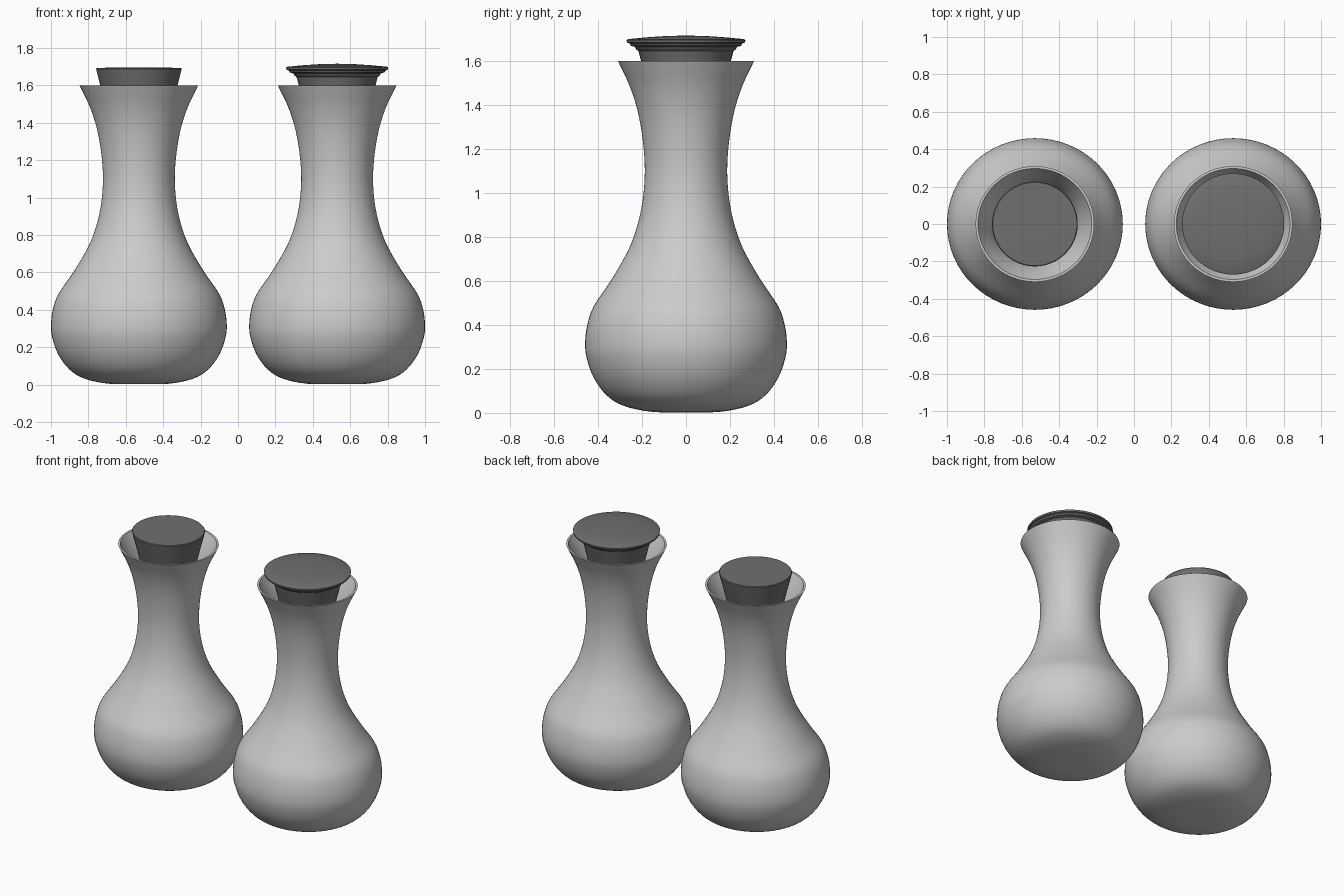
import bpy, bmesh, math
from mathutils import Vector

if "Cube" in bpy.data.objects:
    bpy.data.objects.remove(bpy.data.objects["Cube"])


def material(name, value):
    m = bpy.data.materials.new(name)
    m.diffuse_color = (value, value, value, 1)
    m.use_nodes = True
    m.node_tree.nodes["Principled BSDF"].inputs["Base Color"].default_value = m.diffuse_color
    return m


glaze = material("light grey glaze", 0.6)
rubber = material("dark grey stopper", 0.16)


def smooth_curve(pts, steps=4):
    """Catmull-Rom refinement of a (radius, height) profile."""
    p = [Vector(q) for q in pts]
    p = [2 * p[0] - p[1]] + p + [2 * p[-1] - p[-2]]
    out = []
    for a, b, c, d in zip(p, p[1:], p[2:], p[3:]):
        for i in range(steps):
            t = i / steps
            out.append(0.5 * (2 * b + (c - a) * t + (2 * a - 5 * b + 4 * c - d) * t * t
                              + (3 * b - a - 3 * c + d) * t ** 3))
    return [(max(q.x, 0), q.y) for q in out] + [tuple(pts[-1])]


def lathe(name, profile, x, mat, y_scale, segments=64):
    """Spin a profile about a vertical axis at the given x."""
    bm = bmesh.new()
    verts = [bm.verts.new((r, 0, z)) for r, z in profile]
    edges = [bm.edges.new(e) for e in zip(verts, verts[1:])]
    bmesh.ops.spin(bm, geom=verts + edges, cent=(0, 0, 0), axis=(0, 0, 1),
                   angle=2 * math.pi, steps=segments, use_duplicate=False)
    bmesh.ops.remove_doubles(bm, verts=bm.verts[:], dist=0.0002)
    bmesh.ops.recalc_face_normals(bm, faces=bm.faces[:])
    mesh = bpy.data.meshes.new(name)
    bm.to_mesh(mesh)
    bm.free()
    mesh.materials.append(mat)
    ob = bpy.data.objects.new(name, mesh)
    bpy.context.collection.objects.link(ob)
    ob.location.x = x
    ob.scale.y = y_scale
    bpy.ops.object.select_all(action='DESELECT')
    ob.select_set(True)
    bpy.context.view_layer.objects.active = ob
    bpy.ops.object.shade_smooth_by_angle(angle=math.radians(35))
    return ob


# Carafe wall: rounded belly, narrow neck, flared mouth
outer = smooth_curve([(0, 0.003), (0.16, 0.005), (0.29, 0.032), (0.37, 0.08), (0.43, 0.16),
                      (0.463, 0.25), (0.47, 0.32), (0.46, 0.40), (0.43, 0.485), (0.345, 0.61),
                      (0.26, 0.76), (0.212, 0.91), (0.193, 1.06), (0.197, 1.20),
                      (0.22, 1.35), (0.26, 1.48), (0.317, 1.60)])
# Inner wall follows the outer one at a small offset
inner = [(max(r - 0.013, 0), max(z, 0.018)) for r, z in reversed(outer)]
carafe = outer + inner + [(0, 0.018)]

# Plain tapered stopper with a softened top edge
plug = [(0, 1.25), (0.122, 1.25), (0.205, 1.595), (0.227, 1.68),
        (0.229, 1.689), (0.225, 1.694), (0, 1.696)]

# Stopper with a stepped flange and shallow domed cap
cap = [(0, 1.25), (0.122, 1.25), (0.205, 1.60), (0.217, 1.645), (0.228, 1.652),
       (0.234, 1.664), (0.254, 1.670), (0.259, 1.680), (0.271, 1.684), (0.273, 1.696),
       (0.265, 1.700), (0.18, 1.708), (0.09, 1.714), (0, 1.716)]

for side, x, stopper in (("left", -0.53, plug), ("right", 0.53, cap)):
    lathe(side + "_carafe", carafe, x, glaze, 0.976)
    lathe(side + "_stopper", stopper, x, rubber, 0.99)
